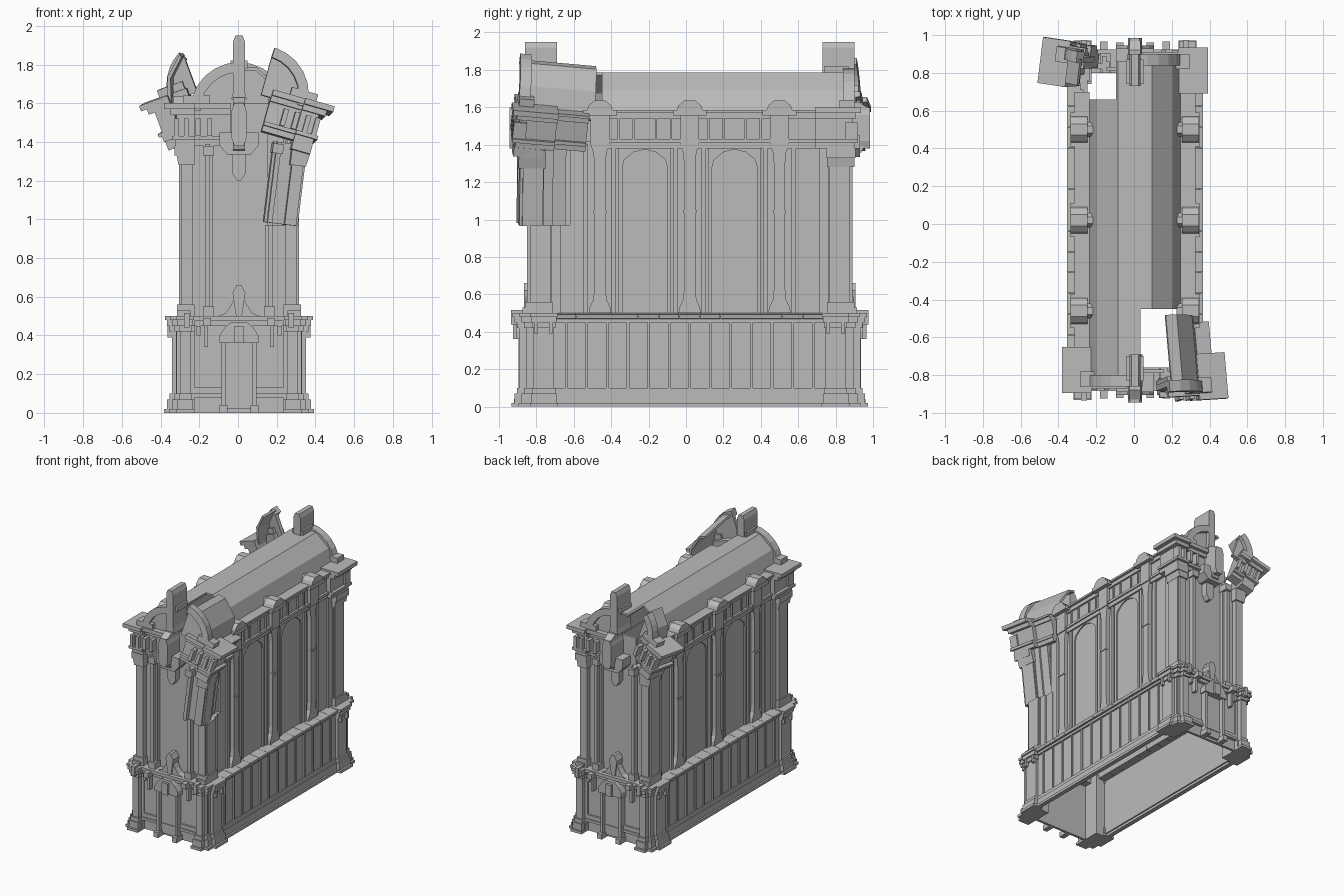
import bpy, bmesh, math
from mathutils import Matrix, Vector

cube = bpy.data.objects.get("Cube")
if cube:
    bpy.data.objects.remove(cube, do_unlink=True)

stone = bpy.data.materials.new("grey_stone")
stone.use_nodes = True
GREY = (0.5, 0.5, 0.5, 1)
stone.diffuse_color = GREY
stone.node_tree.nodes["Principled BSDF"].inputs["Base Color"].default_value = GREY

# Placement: parts are designed at the +x, -y corner, then mirrored or turned
CENTRE = Matrix.Translation((0.005, 0.02, 0))
I = Matrix.Identity(4)
MX, MY = Matrix.Diagonal((-1, 1, 1, 1)), Matrix.Diagonal((1, -1, 1, 1))
ROT = MX @ MY
ENDS, SIDES, ALL = [I, ROT], [I, MX], [I, MX, MY, ROT]


def tilt(src, dst, rx, ry, rz):
    r = math.radians
    turn = Matrix.Rotation(r(rz), 4, 'Z') @ Matrix.Rotation(r(rx), 4, 'X') @ Matrix.Rotation(r(ry), 4, 'Y')
    return Matrix.Translation(dst) @ turn @ Matrix.Translation(-Vector(src))


EAVE = (.385, -.91, 1.57)
FALLEN = tilt(EAVE, (.485, -.94, 1.555), -5, 16, 5)
FALLEN_BACK = ROT @ tilt(EAVE, (.475, -.965, 1.575), -4, 20, -7)
LEANING = tilt((.31, -.87, .97), (.305, -.91, .965), 0, 7, 6)


def prism(axis, pts, a, b):
    place = {'x': lambda p, t: (t, p[0], p[1]),
             'y': lambda p, t: (p[0], t, p[1]),
             'z': lambda p, t: (p[0], p[1], t)}[axis]
    return [[place(p, t) for p in pts] for t in (a, b)]


def box(x0, x1, y0, y1, z0, z1):
    return prism('z', [(x0, y0), (x1, y0), (x1, y1), (x0, y1)], z0, z1)


def mirrored(pts):
    return pts + [(-a, b) for a, b in reversed(pts)]


def part(name, solids, xforms=(I,)):
    bm = bmesh.new()
    for m in xforms:
        for lo, hi in solids:
            a = [bm.verts.new(CENTRE @ m @ Vector(p)) for p in lo]
            b = [bm.verts.new(CENTRE @ m @ Vector(p)) for p in hi]
            bm.faces.new(a)
            bm.faces.new(b)
            for i in range(len(a)):
                j = (i + 1) % len(a)
                bm.faces.new((a[i], a[j], b[j], b[i]))
    bmesh.ops.recalc_face_normals(bm, faces=bm.faces)
    mesh = bpy.data.meshes.new(name)
    bm.to_mesh(mesh)
    bm.free()
    mesh.materials.append(stone)
    bpy.context.collection.objects.link(bpy.data.objects.new(name, mesh))


# Base: hollow walls, plinth, seams and sloping ledge tiles
part("base_side_walls", [box(.31, .325, -.86, .86, .02, .47),
                         box(.32, .355, -.86, .86, 0, .02),
                         box(.315, .342, -.86, .86, .02, .07),
                         box(.315, .334, -.86, .86, .07, .1),
                         box(.315, .34, -.86, .86, .45, .475)], SIDES)
seams = [box(.318, .335, -.66 + .11 * i - .007, -.66 + .11 * i + .007, .1, .47) for i in range(13)]
part("base_seams", seams, SIDES)
tile = [(.31, .465), (.355, .47), (.36, .492), (.28, .5), (.25, .5), (.25, .47)]
part("ledge_tiles", [prism('y', tile, -.715 + .11 * i, -.607 + .11 * i) for i in range(13)], SIDES)

# Base corner piers: a core with one buttress on each outer face
STEPS = [(0, .02, .04), (.02, .07, .025), (.07, .1, .012), (.1, .42, 0),
         (.42, .45, .012), (.45, .48, .025), (.48, .5, .035)]
piers = []
for z0, z1, g in STEPS:
    piers += [box(.23, .322 + g, -.875 - g, -.72, z0, z1),
              box(.3, .347 + g, -.835 - g * .5, -.725 + g * .5, z0, z1),
              box(.25 - g * .5, .305 + g * .5, -.912 - g, -.86, z0, z1)]
piers += [box(.25, .32, -.895, -.74, .5, .53), box(.255, .285, -.955, -.88, .44, .515),
          box(.34, .37, -.83, -.81, .39, .46), box(.34, .37, -.75, -.73, .39, .46)]
part("base_corner_piers", piers, ALL)

# End porch of the base
part("porch", [box(-.25, .25, -.865, -.845, 0, .47),
               box(-.23, .23, -.89, -.86, .08, .1),
               box(-.23, .23, -.88, -.86, .1, .13),
               box(-.25, .25, -.89, -.78, .45, .475),
               box(-.25, .25, -.905, -.78, .475, .5)], ENDS)
part("porch_pilasters", [box(.16, .18, -.905, -.86, .34, .45),
                         box(.145, .185, -.945, -.86, .45, .49),
                         box(.07, .09, -.915, -.86, .02, .37),
                         box(.06, .1, -.94, -.86, 0, .04),
                         box(.2, .22, -.9, -.86, .4, .45)], ALL)
arch_cap = mirrored([(.1, .36), (.1, .4), (.075, .44), (.04, .47)])
part("door", [box(-.07, .07, -.885, -.86, .02, .36),
              prism('y', arch_cap, -.925, -.86),
              box(-.025, .025, -.945, -.86, .36, .45)], ENDS)
crest = mirrored([(.11, .5), (.07, .515), (.045, .55), (.02, .6)])
spike = mirrored([(.015, .5), (.033, .62), (.012, .66)])
part("porch_crest", [prism('y', crest, -.875, -.82), prism('y', spike, -.885, -.8)], ENDS)


# Corner piers of the tower
def pier(z0, z1):
    return [box(.24, .3, -.87, -.74, z0, z1), box(.25, .31, -.855, -.745, z0, z1),
            box(.135, .15, -.84, -.78, z0, z1), box(.15, .175, -.87, -.78, z0, z1),
            box(.17, .25, -.83, -.8, z0, z1), box(.25, .29, -.75, -.69, z0, z1),
            box(.252, .275, -.7, -.62, z0, z1)]


flare = [(.23, 1.28), (.312, 1.28), (.332, 1.38), (.23, 1.38)]
top = pier(.97, 1.39) + [prism('y', flare, -.88, -.735), box(.13, .185, -.885, -.78, 1.33, 1.38)]
part("pier_lower", pier(.5, .97), ALL)
part("pier_feet", [box(.23, .32, -.88, -.735, .5, .56), box(.13, .185, -.88, -.78, .5, .55)], ALL)
part("pier_upper", top, [MX, MY, ROT])
part("leaning_pier", top, [LEANING])

# End walls and long side walls
part("end_walls", [box(-.15, .15, -.81, -.79, .48, 1.6)], ENDS)
part("side_walls", [box(.252, .272, -.64, .64, .48, 1.42)], SIDES)


# Entablature as stacked mouldings: z range, corner x and y reach, side reach
LEVELS = [(1.38, 1.41, .33, .88, .296), (1.41, 1.43, .347, .9, .306), (1.43, 1.54, .322, .87, .288),
          (1.54, 1.57, .355, .89, .302), (1.57, 1.6, .387, .915, .32)]


def side_run(y0, y1):
    return [box(.24, side, y0, y1, z0, min(z1, 1.585)) for z0, z1, xo, yo, side in LEVELS]


def corner(xa, yend):
    out = side_run(-.69, yend)
    for z0, z1, xo, yo, side in LEVELS:
        out.append(box(xa, .25, .025 - yo, -.78, z0, z1))
        out.append(box(.23, xo, -yo, -.67, z0, z1))
    for x in (.14, .2, .26, .31):
        out.append(box(x, x + .025, -.9, -.83, 1.43, 1.52))
    out.append(box(.15, .29, -.88, -.8, 1.6, 1.64))
    out.append(box(.23, .332, -.885, -.73, 1.33, 1.38))
    return out


def arch(limit):
    arc = [math.radians(limit * i / 6) for i in range(7)]
    ring = [(r * math.cos(t), 1.56 + r * math.sin(t)) for r, seq in
            ((.252, arc), (.2, arc[::-1])) for t in seq]
    fill = [(.21 * math.cos(t), 1.56 + .21 * math.sin(t)) for t in arc]
    fill.append((fill[-1][0], 1.56))
    return [prism('y', ring, -.88, -.82), prism('y', fill, -.85, -.82)]


part("corner_entablature", corner(.04, -.5), [MX, MY])
part("fallen_corner_front", corner(.06, -.5), [FALLEN])
part("fallen_corner_back", corner(.14, -.69), [FALLEN_BACK])
part("end_arches", arch(90), [MX, MY])
part("fallen_arch_front", arch(88), [FALLEN])
part("fallen_arch_back", arch(62), [FALLEN_BACK])
part("side_entablature_left", side_run(-.5, .5))
part("side_entablature_right", side_run(-.5, .68), [MX])

# Frieze ribs along the sides
ribs = [box(.28, .298, y - .006, y + .006, 1.43, 1.54)
        for y in (-.38, -.3, -.18, -.1, .1, .18, .3, .38)]
part("frieze_ribs", ribs, SIDES)

# Side pilasters with flared feet and rounded caps
shaft = mirrored([(.06, .5), (.055, .53), (.036, .57), (.03, .63), (.03, 1.3), (.036, 1.36), (.05, 1.4)])
cap = mirrored([(.075, 1.57), (.06, 1.61), (.03, 1.635)])
pilasters = []
for y in (-.48, 0, .48):
    move = lambda pts: [(a + y, b) for a, b in pts]
    pilasters += [prism('x', move(shaft), .265, .304),
                  prism('x', move(cap), .25, .34),
                  prism('x', move([(a * .6, b - .01) for a, b in cap]), .22, .26),
                  box(.27, .312, y - .05, y + .05, 1.4, 1.56),
                  box(.25, .342, y - .09, y + .09, 1.555, 1.585),
                  box(.29, .31, y - .035, y + .035, 1.035, 1.05)]
    for s in (-1, 1):
        pilasters.append(box(.26, .288, y + s * .075 - .012, y + s * .075 + .012, .5, 1.4))
part("side_pilasters", pilasters, SIDES)

# Arched frames in the bays
frames = []
for y in (-.24, .24):
    for s in (-1, 1):
        frames.append(box(.265, .282, y + s * .13 - .01, y + s * .13 + .01, .5, 1.3))
        spandrel = [(.14, 1.28), (.14, 1.4), (0, 1.4), (0, 1.375), (.06, 1.36), (.11, 1.32), (.12, 1.28)]
        frames.append(prism('x', [(y + s * a, b) for a, b in spandrel], .265, .282))
part("bay_frames", frames, SIDES)

# Faceted roof shell, broken at two opposite corners
ROOF = [(-.25, 1.55), (-.2, 1.69), (-.09, 1.785), (.09, 1.785), (.2, 1.69), (.25, 1.55)]


def roof(xa, xb, y0, y1):
    def at(x):
        for (p, q), (r, s) in zip(ROOF, ROOF[1:]):
            if p <= x <= r:
                return (x, q + (s - q) * (x - p) / (r - p))
    line = [at(xa)] + [p for p in ROOF if xa < p[0] < xb] + [at(xb)]
    inner = [(x * .94, z - .015) for x, z in reversed(line)]
    return [prism('y', line + inner, y0, y1)]


part("roof", roof(-.25, .25, -.47, .64) + roof(-.25, .03, -.84, -.47) + roof(-.1, .25, .64, .84))
part("fallen_roof_front", roof(.03, .25, -.84, -.47), [FALLEN])
part("fallen_roof_back", roof(.1, .25, -.84, -.7), [FALLEN_BACK])

# Finials and keystones over each end
finial = mirrored([(.04, 1.62), (.03, 1.66), (.03, 1.92), (.018, 1.95)])
keystone = mirrored([(.025, 1.6), (.038, 1.56), (.038, 1.42), (.025, 1.38)])
bracket = [(-.8, 1.62), (-.9, 1.63), (-.95, 1.6), (-.945, 1.45), (-.92, 1.36), (-.8, 1.32)]
shield = mirrored([(.1, 1.45), (.1, 1.38), (.06, 1.335)])
pendant = mirrored([(.038, 1.36), (.035, 1.24), (.01, 1.2)])
part("finials", [prism('y', finial, -.88, -.71), box(-.045, .045, -.85, -.72, 1.78, 1.82)], ENDS)
part("keystones", [prism('x', bracket, -.03, .03), prism('y', keystone, -.965, -.8),
                   prism('y', shield, -.91, -.8), prism('y', pendant, -.86, -.8)], ENDS)
